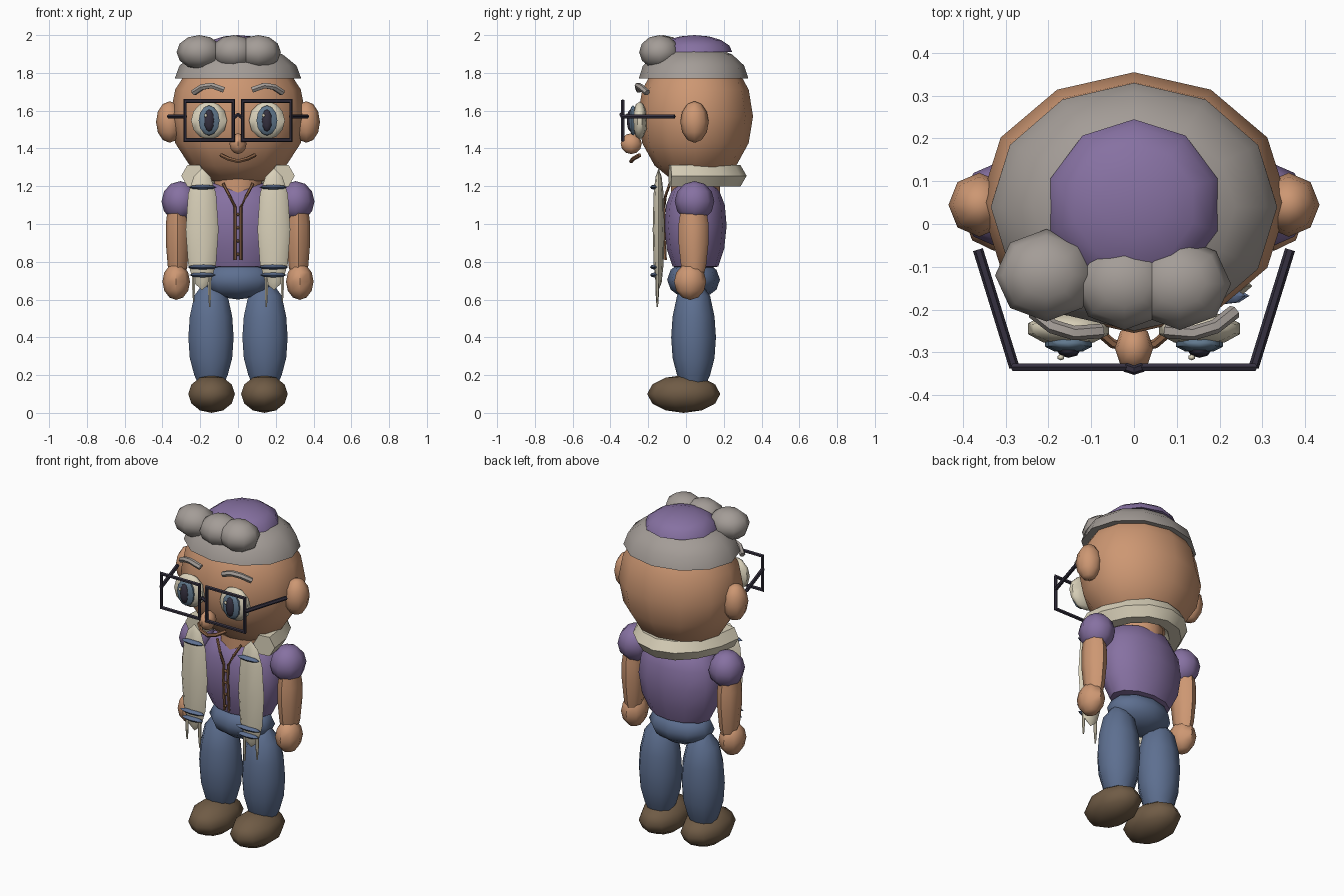
import bpy, bmesh, math
from mathutils import Vector

if "Cube" in bpy.data.objects:
    bpy.data.objects.remove(bpy.data.objects["Cube"])


def material(name, rgb):
    m = bpy.data.materials.new(name)
    m.diffuse_color = (*rgb, 1)
    m.use_nodes = True
    m.node_tree.nodes["Principled BSDF"].inputs["Base Color"].default_value = m.diffuse_color
    return m


SKIN = material("skin", (.61, .31, .17))
PURPLE = material("purple cloth", (.24, .165, .36))
DENIM = material("denim blue", (.11, .16, .28))
LEATHER = material("brown leather", (.16, .105, .06))
GREY = material("grey hair", (.37, .335, .31))
CREAM = material("cream cloth", (.70, .64, .49))
DARK = material("dark frame", (.035, .03, .05))
BROWN = material("mouth brown", (.27, .13, .065))
IRIS = material("iris blue", (.12, .19, .27))


def finish(name, bm, mat, angle=50):
    bmesh.ops.recalc_face_normals(bm, faces=bm.faces)
    me = bpy.data.meshes.new(name)
    bm.to_mesh(me)
    bm.free()
    me.materials.append(mat)
    me.shade_smooth()
    me.set_sharp_from_angle(angle=math.radians(angle))
    ob = bpy.data.objects.new(name, me)
    bpy.context.collection.objects.link(ob)
    return ob


def lathe(name, mat, centre, profile, segs=10, sx=1, sy=1):
    """Spin a (radius, height) profile about z, with an oval section."""
    bm = bmesh.new()
    rings = []
    for r, z in profile:
        n = segs if r > 1e-5 else 1
        ring = []
        for i in range(n):
            a = math.pi / 2 + math.tau * i / segs
            ring.append(bm.verts.new((centre[0] + sx * r * math.cos(a),
                                      centre[1] + sy * r * math.sin(a), centre[2] + z)))
        rings.append(ring)
    for a, b in zip(rings, rings[1:]):
        for i in range(segs):
            j = (i + 1) % segs
            quad = [a[i % len(a)], a[j % len(a)], b[j % len(b)], b[i % len(b)]]
            bm.faces.new(list(dict.fromkeys(quad)))
    for ring in (rings[0], rings[-1]):
        if len(ring) > 1:
            bm.faces.new(ring)
    return finish(name, bm, mat)


def ball(name, mat, centre, radii, segs=10, stacks=6, start=0):
    """Ellipsoid; start=.5 gives only the upper half."""
    prof = []
    for k in range(stacks + 1):
        t = math.pi * (start + (1 - start) * k / stacks)
        prof.append((max(0, math.sin(t)), -radii[2] * math.cos(t)))
    return lathe(name, mat, centre, prof, segs, radii[0], radii[1])


def tube(name, mat, points, radius, segs=6, closed=False):
    """Sweep a round section along a path."""
    pts = [Vector(p) for p in points]
    bm = bmesh.new()
    rings = []
    n = len(pts)
    for i, p in enumerate(pts):
        a = pts[i - 1] if closed or i else p
        b = pts[(i + 1) % n] if closed or i < n - 1 else p
        t = (b - a).normalized()
        up = Vector((0, 0, 1)) if abs(t.z) < .95 else Vector((0, 1, 0))
        if closed:
            up = Vector((0, 1, 0))
        u = t.cross(up).normalized()
        v = u.cross(t)
        k = 1.35 if closed else 1
        rings.append([bm.verts.new(p + radius * (k * u * math.cos(math.tau * j / segs)
                                                 + v * math.sin(math.tau * j / segs)))
                      for j in range(segs)])
    for i in range(n if closed else n - 1):
        a, b = rings[i], rings[(i + 1) % n]
        for j in range(segs):
            k = (j + 1) % segs
            bm.faces.new((a[j], a[k], b[k], b[j]))
    if not closed:
        bm.faces.new(rings[0])
        bm.faces.new(rings[-1])
    return finish(name, bm, mat)


# Head, hair and cap
ball("head", SKIN, (0, .05, 1.57), (.36, .305, .37), 12, 8)
ball("hair", GREY, (0, .04, 1.77), (.335, .29, .18), 12, 4, .5)
ball("skullcap", PURPLE, (0, .045, 1.91), (.205, .2, .09), 10, 4, .5)
for x, y in ((-.205, -.12), (-.022, -.14), (.107, -.14)):
    ball("front_curl", GREY, (x, y, 1.91), (.12, .108, .09), 8, 6)
ball("nose", SKIN, (0, -.29, 1.425), (.045, .056, .055), 8, 6)
tube("mouth", BROWN, [(-.09, -.245, 1.365), (-.05, -.28, 1.345), (0, -.29, 1.332),
                      (.05, -.28, 1.345), (.09, -.245, 1.365)], .011)
lathe("neck", SKIN, (0, .05, 0), [(.13, 1.14), (.13, 1.3)])

# Torso and pelvis
lathe("torso", PURPLE, (0, .05, 0), [(.1, .765), (.19, .775), (.24, .87), (.26, .99),
                                     (.245, 1.1), (.19, 1.19), (.1, 1.23)], 12, 1, .635)
ball("pelvis", DENIM, (0, .04, .705), (.2, .14, .105), 10, 6)

# Shawl collar wrapped behind the neck
arc = [math.pi * k / 8 for k in range(9)]
tube("shawl_collar", CREAM, [(.235 * math.cos(a), -.085 + .34 * math.sin(a), 1.255)
                             for a in arc], .066, 6)

# Glasses bridge
tube("bridge", DARK, [(-.02, -.335, 1.565), (0, -.342, 1.58), (.02, -.335, 1.565)], .011)

# Buttons between the cords
for z in (.84, .91, .98, 1.05):
    ball("button", BROWN, (0, -.118, z), (.009, .009, .009), 6, 4)

for s in (-1, 1):
    # Ears and eyes
    ball("ear", SKIN, (s * .362, .045, 1.54), (.072, .075, .11), 8, 6)
    ball("eye_white", CREAM, (s * .153, -.245, 1.548), (.1, .04, .1), 10, 6)
    ball("iris", IRIS, (s * .153, -.28, 1.548), (.058, .022, .08), 10, 6)
    ball("pupil", DARK, (s * .153, -.295, 1.548), (.028, .018, .058), 8, 6)
    ball("eye_glint", CREAM, (s * .153 - .018, -.312, 1.575), (.009, .007, .01), 6, 4)
    tube("eyebrow", GREY, [(s * .235, -.205, 1.695), (s * .19, -.24, 1.725),
                           (s * .14, -.255, 1.733), (s * .075, -.25, 1.71)], .017)
    # Glasses rim and temple
    tube("glasses_rim", DARK, [(s * .025, -.335, 1.445), (s * .28, -.335, 1.445),
                               (s * .28, -.335, 1.65), (s * .025, -.335, 1.65)], .01, 6, True)
    tube("glasses_temple", DARK, [(s * .28, -.335, 1.57), (s * .365, -.06, 1.57)], .012)
    # Arms
    ball("sleeve", PURPLE, (s * .305, .045, 1.12), (.1, .105, .107), 8, 6)
    lathe("arm", SKIN, (s * .32, .04, 0), [(.045, .72), (.058, .78), (.069, .9),
                                           (.069, 1.0), (.055, 1.1)], 8, .9, 1.15)
    ball("hand", SKIN, (s * .327, .022, .695), (.073, .085, .097), 8, 6)
    # Legs and shoes
    lathe("leg", DENIM, (s * .143, .04, 0), [(.06, .13), (.093, .2), (.118, .29), (.126, .4),
                                             (.118, .51), (.093, .62), (.04, .69)], 10, 1, .94)
    ball("shoe", LEATHER, (s * .14, -.012, .1), (.13, .193, .1), 10, 6)
    # Hanging shawl panels with stripes and fringe
    lathe("shawl_panel", CREAM, (s * .19, -.145, 0),
          [(0, .65), (.045, .69), (.074, .79), (.087, .97), (.074, 1.16), (.045, 1.25),
           (0, 1.295)], 8, 1, .36)
    for z, r in ((1.195, .074), (.772, .083), (.73, .072)):
        ball("shawl_stripe", DENIM, (s * .187, -.168, z), (r, .022, .013), 8, 4)
    for x, low in ((.15, .56), (.235, .59)):
        lathe("fringe", CREAM, (s * x, -.152, 0), [(.004, low), (.009, low + .07),
                                                   (.009, .73)], 6)
    # Front cords
    tube("cord", BROWN, [(s * .08, -.085, 1.215), (s * .045, -.108, 1.15),
                         (s * .015, -.116, 1.09), (s * .015, -.119, .99),
                         (s * .015, -.108, .81)], .008)
